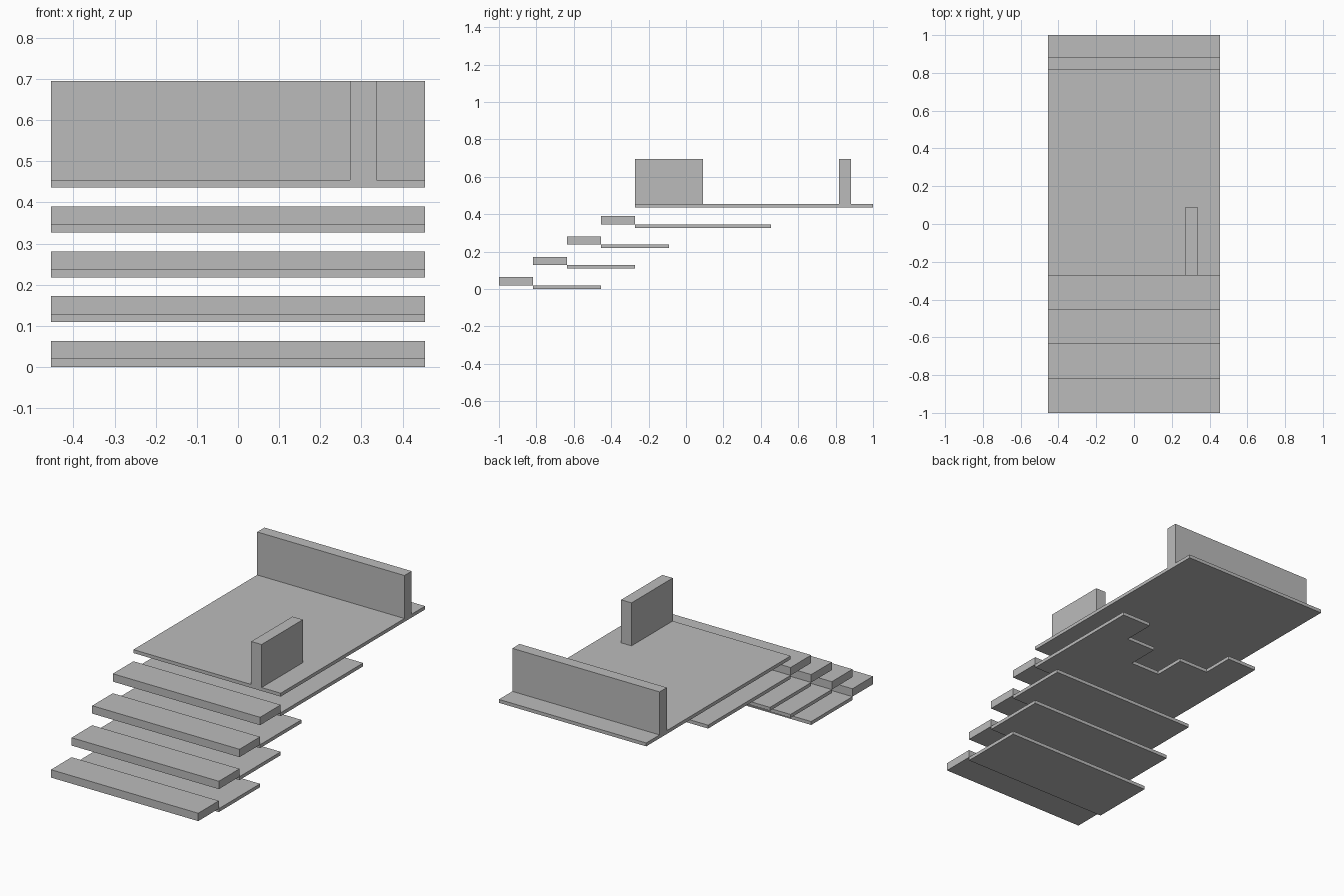
import bpy, bmesh

if "Cube" in bpy.data.objects:
    bpy.data.objects.remove(bpy.data.objects["Cube"])

U = 2 / 11            # tread depth, the planning module
HW = 2.5 * U          # half width of the stair
RISE = 0.109          # height between steps
T = 0.019             # plate thickness

grey = bpy.data.materials.new("light grey")
grey.diffuse_color = (0.5, 0.5, 0.5, 1)
grey.use_nodes = True
grey.node_tree.nodes["Principled BSDF"].inputs["Base Color"].default_value = grey.diffuse_color


def prism(name, outline, z0, z1):
    """Extrude a flat outline, counter-clockwise from above, from z0 to z1."""
    bm = bmesh.new()
    face = bm.faces.new([bm.verts.new((x, y, z0)) for x, y in outline])
    top = bmesh.ops.extrude_face_region(bm, geom=[face])["geom"]
    verts = [v for v in top if isinstance(v, bmesh.types.BMVert)]
    bmesh.ops.translate(bm, vec=(0, 0, z1 - z0), verts=verts)
    bmesh.ops.recalc_face_normals(bm, faces=bm.faces)
    mesh = bpy.data.meshes.new(name)
    bm.to_mesh(mesh)
    bm.free()
    mesh.materials.append(grey)
    obj = bpy.data.objects.new(name, mesh)
    bpy.context.collection.objects.link(obj)
    return obj


def box(name, x0, x1, y0, y1, z0, z1):
    return prism(name, [(x0, y0), (x1, y0), (x1, y1), (x0, y1)], z0, z1)


# Four thick treads, the lower three with a plain plate behind
for i in range(4):
    y, z = -1 + i * U, 0.002 + i * RISE
    box(f"tread_{i + 1}", -HW, HW, y, y + U, z + T, z + 0.063)
    if i < 3:
        box(f"tread_plate_{i + 1}", -HW, HW, y + U, y + 3 * U, z, z + T)

# Upper plate with a stepped notch in its back edge
y, z = -1 + 4 * U, 0.002 + 3 * RISE
half = [(2.5, 4), (1.5, 4), (1.5, 3), (0.5, 3), (0.5, 2)]
right = [(a * U, y + b * U) for a, b in half]
left = [(-px, py) for px, py in reversed(right)]
prism("notched_plate", [(-HW, y), (HW, y)] + right + left, z, z + T)

# Landing with its back wall and the short side wall
z = 0.002 + 4 * RISE
box("landing", -HW, HW, y, 1, z, z + T)
box("back_wall", -HW, HW, 1 - U, 1 - U + 0.064, z + T, 0.697)
box("side_wall", 1.5 * U, 1.5 * U + 0.064, y, y + 2 * U, z + T, 0.697)

# Stand everything on the ground
for obj in bpy.context.collection.objects:
    obj.location.z -= 0.002
